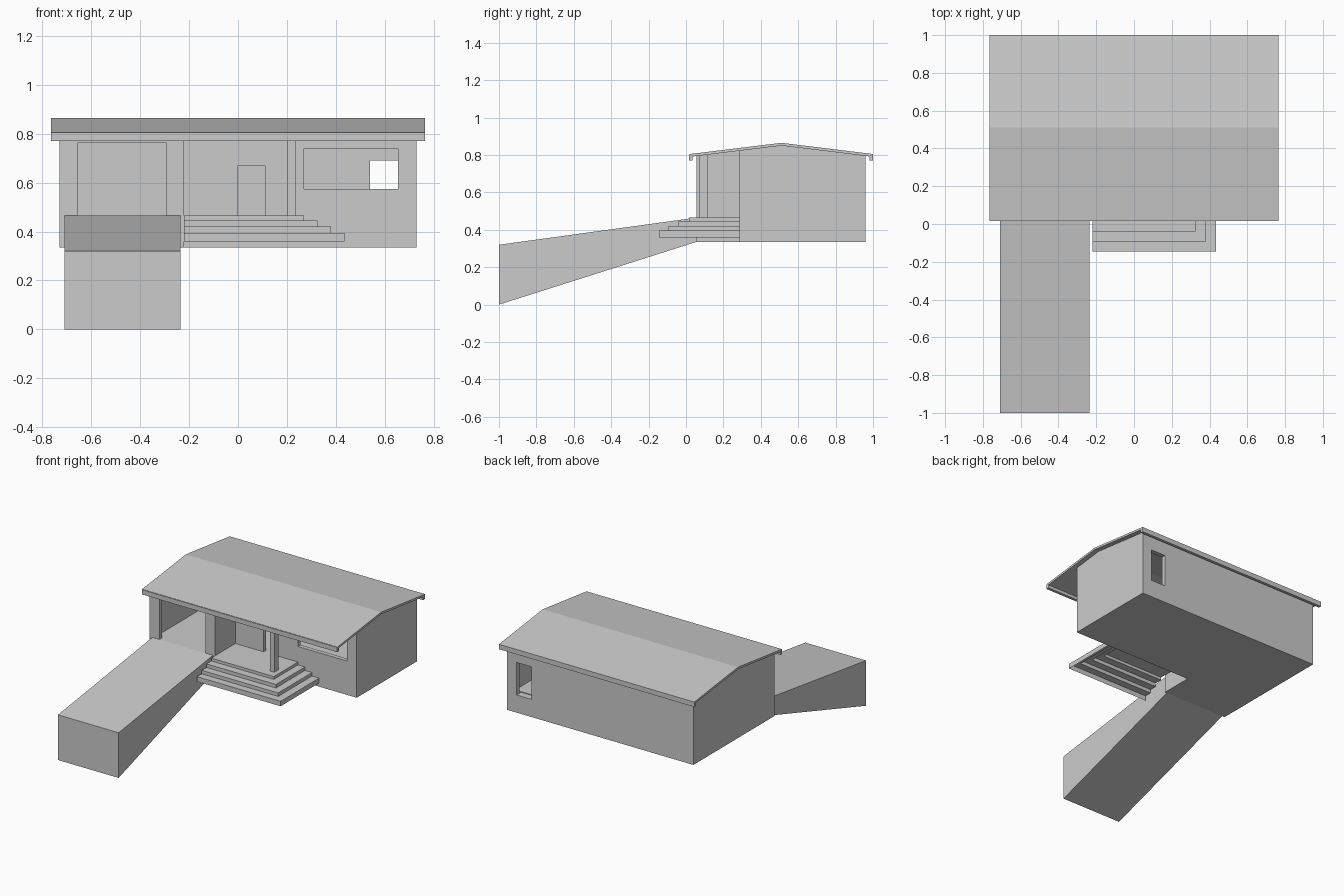
import bpy, bmesh

if "Cube" in bpy.data.objects:
    bpy.data.objects.remove(bpy.data.objects["Cube"])

def finish(name, bm):
    me = bpy.data.meshes.new(name)
    bmesh.ops.recalc_face_normals(bm, faces=bm.faces[:])
    bm.to_mesh(me)
    bm.free()
    ob = bpy.data.objects.new(name, me)
    bpy.context.collection.objects.link(ob)
    return ob

def prism(name, points, lo, hi, axis):
    """Extrude a profile: axis 'x' takes (y, z) points, axis 'z' takes (x, y)."""
    bm = bmesh.new()
    co = (lambda p: (lo, *p)) if axis == 'x' else (lambda p: (*p, lo))
    face = bm.faces.new([bm.verts.new(co(p)) for p in points])
    ext = bmesh.ops.extrude_face_region(bm, geom=[face])
    vec = (hi - lo, 0, 0) if axis == 'x' else (0, 0, hi - lo)
    bmesh.ops.translate(bm, vec=vec,
                        verts=[g for g in ext['geom'] if isinstance(g, bmesh.types.BMVert)])
    return finish(name, bm)

def box(name, x0, x1, y0, y1, z0, z1):
    return prism(name, [(x0, y0), (x1, y0), (x1, y1), (x0, y1)], z0, z1, 'z')

def cut(target, cutter):
    mod = target.modifiers.new("cut", 'BOOLEAN')
    mod.operation, mod.solver, mod.object = 'DIFFERENCE', 'EXACT', cutter
    bpy.context.view_layer.objects.active = target
    bpy.ops.object.modifier_apply(modifier=mod.name)
    bpy.data.objects.remove(cutter)

def plan(t):
    """L-shaped floor plan, inset by t."""
    return [(-.73 + t, .055 + t), (-.22 - t, .055 + t), (-.22 - t, .285 + t),
            (.73 - t, .285 + t), (.73 - t, .96 - t), (-.73 + t, .96 - t)]

BASE, FLOOR = .335, .465

# House body: raised floor, hollow room, openings, top trimmed to the roof slope
house = prism("house_walls", plan(0), BASE, .95, 'z')
cut(house, prism("room_cutter", plan(.03), FLOOR, 1.0, 'z'))
cut(house, prism("roof_cutter", [(-.1, .7753), (.51, .85), (1.12, .7753),
                                 (1.12, 1.1), (-.1, 1.1)], -1, 1, 'x'))
openings = [(-.655, -.295, .03, .1, FLOOR, .765),   # garage
            (0, .11, .26, .33, FLOOR, .67),         # door
            (.27, .655, .26, .33, .575, .74),       # front window
            (.54, .655, .91, 1.0, .46, .69)]        # back window
for o in openings:
    cut(house, box("opening_cutter", *o))

# Roof with low ridge
prism("roof", [(.02, .79), (.51, .85), (1.0, .79), (1.0, .805), (.51, .865), (.02, .805)],
      -.765, .765, 'x')
# Eave boards
for name, y in (("front_eave_board", .016), ("back_eave_board", .98)):
    box(name, -.765, .765, y, y + .02, .77, .803)

# Porch post
box("porch_post", .2, .235, .07, .115, FLOOR, .799)

# Driveway ramp
prism("driveway_ramp", [(-1, 0), (.055, BASE), (.055, FLOOR), (-1, .32)], -.71, -.235, 'x')

# Porch steps: open folded shell wrapping the front and right sides
bm = bmesh.new()
def quad(*pts):
    bm.faces.new([bm.verts.new(p) for p in pts])
L, B = -.22, .285
steps = [(.435, -.145, .36, .395), (.38, -.093, .395, .42),
         (.325, -.04, .42, .445), (.27, .015, .445, FLOOR)]
for i, (x, y, z0, z1) in enumerate(steps):
    quad((L, y, z0), (x, y, z0), (x, y, z1), (L, y, z1))
    quad((x, y, z0), (x, B, z0), (x, B, z1), (x, y, z1))
    if i < 3:
        nx, ny = steps[i + 1][:2]
        quad((L, y, z1), (x, y, z1), (nx, ny, z1), (L, ny, z1))
        quad((x, y, z1), (x, B, z1), (nx, B, z1), (nx, ny, z1))
    else:
        quad((L, y, z1), (x, y, z1), (x, B, z1), (L, B, z1))
bmesh.ops.remove_doubles(bm, verts=bm.verts[:], dist=1e-4)
finish("porch_steps", bm)
